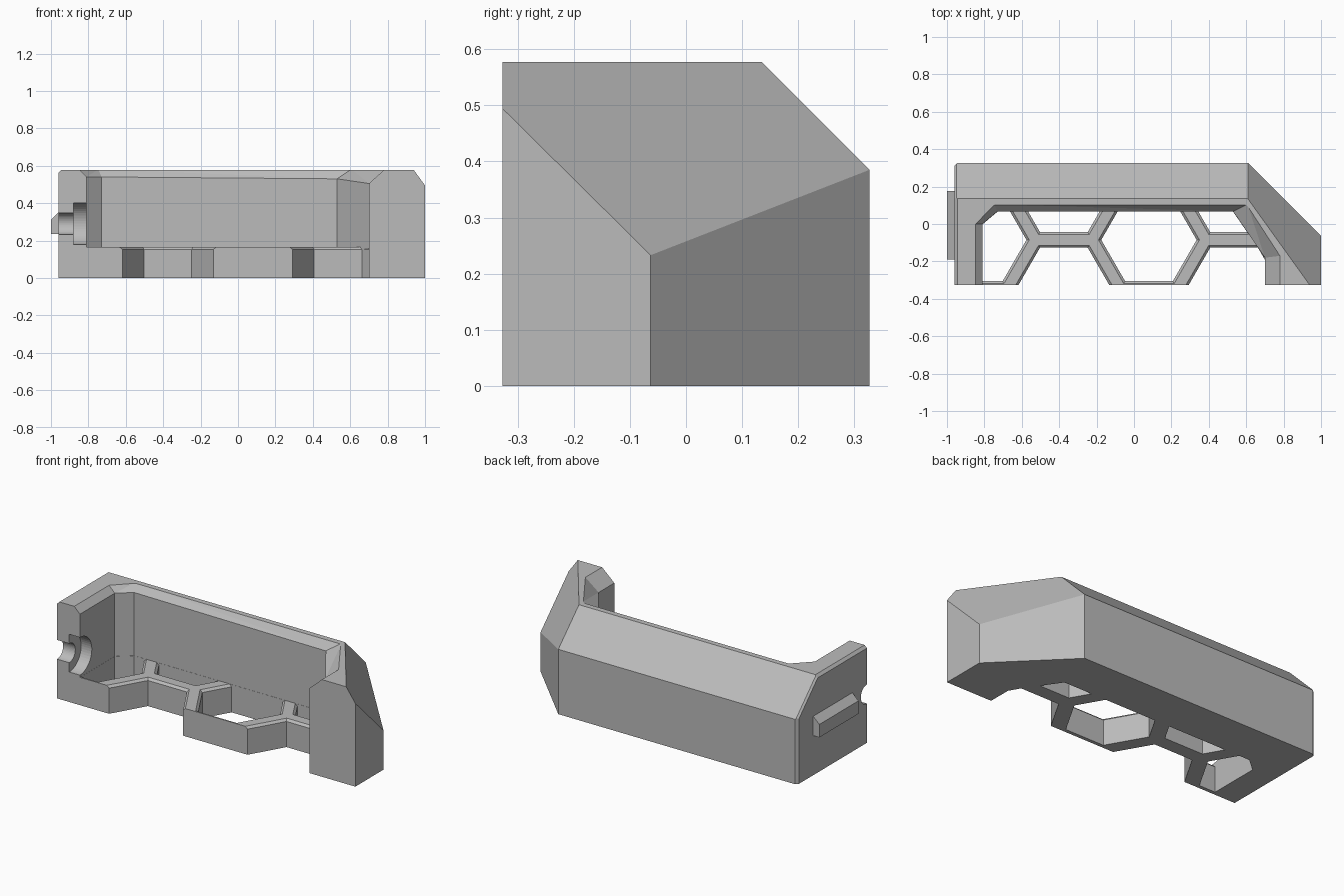
import bpy, bmesh, math
from mathutils import Vector

if "Cube" in bpy.data.objects:
    bpy.data.objects.remove(bpy.data.objects["Cube"])

grey = bpy.data.materials.new("plain grey")
grey.use_nodes = True
grey.diffuse_color = (0.5, 0.5, 0.5, 1)
grey.node_tree.nodes["Principled BSDF"].inputs["Base Color"].default_value = (0.5, 0.5, 0.5, 1)


def convex(name, points, planes=()):
    """Convex solid around points, trimmed by (point, outward normal) planes."""
    bm = bmesh.new()

    def hull():
        res = bmesh.ops.convex_hull(bm, input=bm.verts[:])
        extra = [v for v in set(res["geom_interior"] + res["geom_unused"])
                 if isinstance(v, bmesh.types.BMVert)]
        bmesh.ops.delete(bm, geom=extra, context="VERTS")

    for p in points:
        bm.verts.new(p)
    hull()
    for co, no in planes:
        bmesh.ops.bisect_plane(bm, geom=bm.verts[:] + bm.edges[:] + bm.faces[:],
                               plane_co=co, plane_no=no, clear_outer=True)
        if not bm.verts:
            break
        bmesh.ops.delete(bm, geom=bm.faces[:], context="FACES_ONLY")
        hull()
    bmesh.ops.dissolve_limit(bm, angle_limit=0.005, verts=bm.verts[:], edges=bm.edges[:])
    bmesh.ops.recalc_face_normals(bm, faces=bm.faces[:])
    mesh = bpy.data.meshes.new(name)
    bm.to_mesh(mesh)
    bm.free()
    mesh.materials.append(grey)
    ob = bpy.data.objects.new(name, mesh)
    bpy.context.collection.objects.link(ob)
    return ob


def at_z(loop, z):
    return [(x, y, z) for x, y in loop]


def cut(body, tool):
    """Subtract tool from body and discard the tool."""
    mod = body.modifiers.new("cut", "BOOLEAN")
    mod.operation, mod.solver, mod.object = "DIFFERENCE", "EXACT", tool
    bpy.context.view_layer.objects.active = body
    bpy.ops.object.modifier_apply(modifier=mod.name)
    bpy.data.objects.remove(tool)


# Outer body: a block trimmed by sloping planes
LEFT, RIGHT, D, H = -0.96, 1.0, 0.327, 0.577
corners = [(x, y, z) for x in (LEFT, RIGHT) for y in (-D, D) for z in (0, H)]
tip = Vector((0.61, D, 0.385))
slope = (Vector((0.61, 0.133, H)) - tip).cross(Vector((0.94, -D, H)) - Vector((0.61, 0.133, H)))
body = convex("case_body", corners, [
    (tip, (0, 1, 1)),
    (tip, (1, 1, 0)),
    (tip, slope),
    ((LEFT, D - 0.015, 0), (-1, 1, 0)),
    ((LEFT, 0, H - 0.015), (-1, 0, 1)),
    ((LEFT, D, 0.37), (-1, 0.7, 0.7)),
])

# Inner cavity with a flared rim
FLOOR = 0.165
inner = [(-0.81, -0.5), (-0.81, 0.0), (-0.73, 0.067), (0.53, 0.067), (0.70, -0.18), (0.70, -0.5)]
rim = [(-0.847, -0.5), (-0.847, 0.0), (-0.745, 0.102), (0.6, 0.102), (0.78, -0.17), (0.78, -0.5)]
starts = [0.54, 0.54, 0.54, 0.53, 0.505, 0.505]
cut(body, convex("cavity", at_z(inner, FLOOR) + at_z(inner, 0.7)))
flare = [(x, y, z) for (x, y), z in zip(inner, starts)]
lip = [(x + (x - u) * 0.1, y + (y - v) * 0.1, H + (H - z) * 0.1)
       for (x, y), (u, v), z in zip(rim, inner, starts)]
cut(body, convex("rim_flare", flare + lip))

# Honeycomb openings through the floor, kept inside the cavity outline
walls = []
for (x0, y0), (x1, y1) in zip(inner, inner[1:]):
    walls.append(((x0 * 0.999, y0 - 0.001, 0), (y0 - y1, x1 - x0, 0)))


def hexagon(cx, cy, r):
    return [(cx + r * math.cos(i * math.pi / 3), cy + r * math.sin(i * math.pi / 3)) for i in range(6)]


R, PITCH, ROW = 0.255, 0.455, 0.2625
for col in range(-2, 2):
    rows = (-0.085,) if col % 2 == 0 else (-0.085 - ROW, -0.085 + ROW)
    for cy in rows:
        cx = 0.08 + col * PITCH
        cut(body, convex("opening", at_z(hexagon(cx, cy, R), -0.1) + at_z(hexagon(cx, cy, R), 0.3), walls))
        cut(body, convex("opening_chamfer", at_z(hexagon(cx, cy, R), FLOOR - 0.013)
                         + at_z(hexagon(cx, cy, R + 0.03), FLOOR + 0.013), walls))

# Stepped round socket in the left wall, open to the front
for radius, x0, x1 in ((0.057, -1.1, -0.7), (0.112, -0.88, -0.7)):
    ring = [(radius * math.cos(a * math.pi / 24), radius * math.sin(a * math.pi / 24)) for a in range(48)]
    cut(body, convex("socket", [(x, -D + u, 0.29 + v) for x in (x0, x1) for u, v in ring]))

# Raised bar on the left outside wall
profile = [(-0.95, 0.235), (-1.0, 0.235), (-1.0, 0.312), (-0.96, 0.35), (-0.95, 0.35)]
convex("side_bar", [(x, y, z) for y in (-0.19, 0.177) for x, z in profile])
